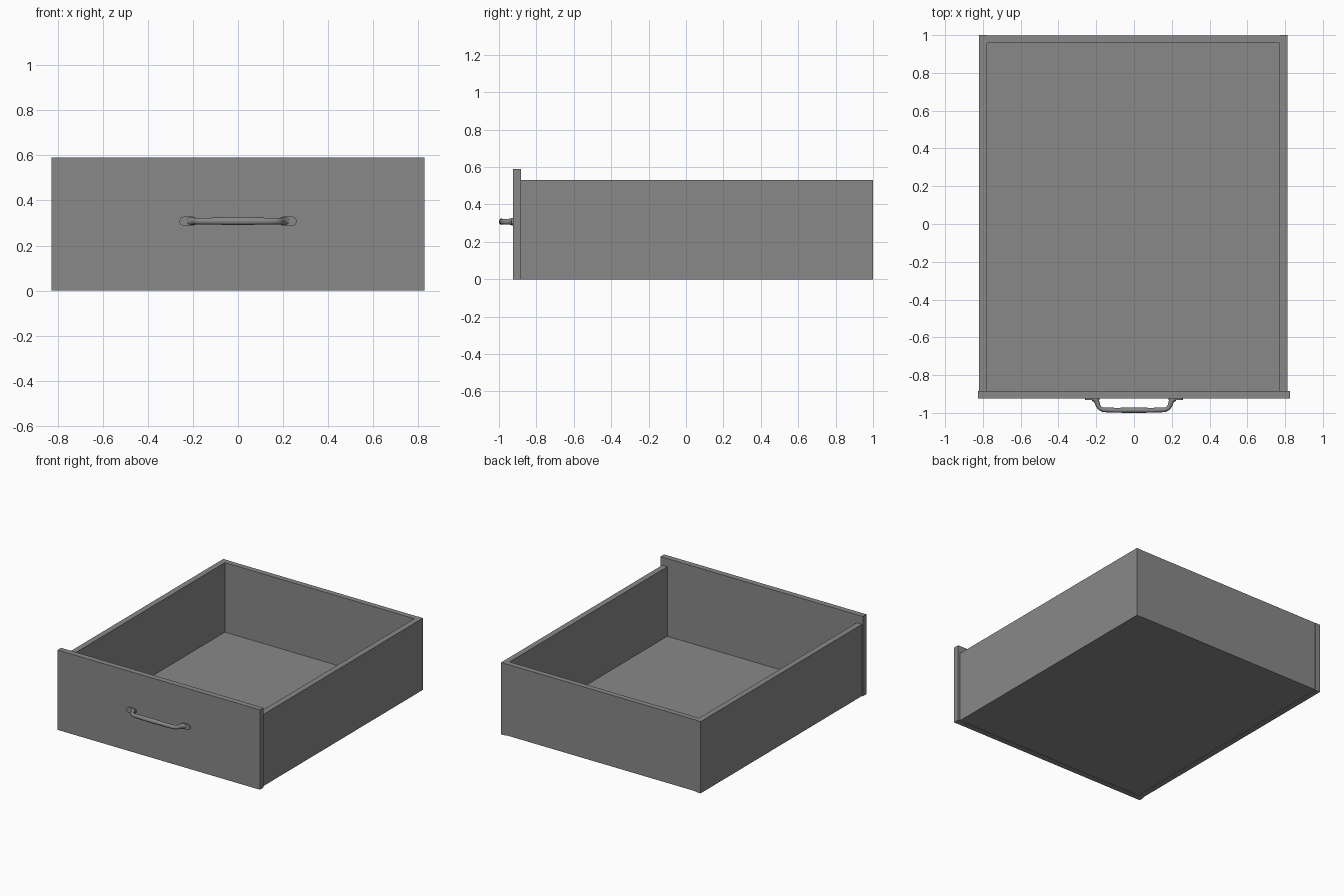
import bpy
import bmesh
import math
from mathutils import Vector

cube = bpy.data.objects.get("Cube")
if cube:
    bpy.data.objects.remove(cube)

grey = bpy.data.materials.new("mid grey")
grey.use_nodes = True
colour = (0.25, 0.25, 0.25, 1)
grey.diffuse_color = colour
grey.node_tree.nodes["Principled BSDF"].inputs["Base Color"].default_value = colour


def finish(name, bm, smooth=False):
    bmesh.ops.recalc_face_normals(bm, faces=bm.faces)
    mesh = bpy.data.meshes.new(name)
    bm.to_mesh(mesh)
    bm.free()
    mesh.materials.append(grey)
    obj = bpy.data.objects.new(name, mesh)
    bpy.context.collection.objects.link(obj)
    if smooth:
        bpy.ops.object.select_all(action='DESELECT')
        obj.select_set(True)
        bpy.context.view_layer.objects.active = obj
        bpy.ops.object.shade_smooth_by_angle(angle=math.radians(40))
    return obj


def board(name, low, high):
    low, high = Vector(low), Vector(high)
    bm = bmesh.new()
    bmesh.ops.create_cube(bm, size=1)
    for v in bm.verts:
        v.co = (low + high) / 2 + v.co * (high - low)
    return finish(name, bm)


# Drawer box
left, right = 0.813, -0.82
thick, height = 0.042, 0.53
front_y, back_y = -0.883, 1.0
board("front_panel", (-0.827, -0.925, 0), (0.827, front_y, 0.59))
board("left_side", (left - thick, front_y, 0), (left, back_y, height))
board("right_side", (right, front_y, 0), (right + thick, back_y, height))
inner = (right + thick, left - thick)
board("back_panel", (inner[0], back_y - thick, 0.003), (inner[1], back_y - 0.002, height))
board("floor", (inner[0], front_y, 0.003), (inner[1], back_y - thick, 0.016))

# Handle bar: round sections swept along a mirrored path (x, y, radius)
handle_z = 0.308
half = [(0.215, -0.922, 0.016), (0.203, -0.931, 0.015), (0.195, -0.945, 0.013),
        (0.190, -0.962, 0.012), (0.180, -0.976, 0.012), (0.163, -0.984, 0.012),
        (0.09, -0.986, 0.013)]
path = half + [(0, -0.986, 0.014)] + [(-x, y, r) for x, y, r in reversed(half)]
points = [Vector((x, y, handle_z)) for x, y, r in path]
bm = bmesh.new()
rings = []
sides = 16
for i, p in enumerate(points):
    ahead = points[min(i + 1, len(points) - 1)]
    behind = points[max(i - 1, 0)]
    tangent = (ahead - behind).normalized()
    across = tangent.cross(Vector((0, 0, 1)))
    r = path[i][2]
    ring = []
    for k in range(sides):
        a = math.tau * k / sides
        ring.append(bm.verts.new(p + across * r * math.cos(a)
                                 + Vector((0, 0, 1.2 * r * math.sin(a)))))
    rings.append(ring)
for a, b in zip(rings, rings[1:]):
    for k in range(sides):
        n = (k + 1) % sides
        bm.faces.new((a[k], a[n], b[n], b[k]))
bm.faces.new(rings[0])
bm.faces.new(rings[-1])
finish("handle_bar", bm, smooth=True)


# Handle feet: flat pads with rounded ends
def foot(name, centre_x):
    bm = bmesh.new()
    radius, reach, steps = 0.02, 0.019, 10
    outline = []
    for end in (0, 1):
        for k in range(steps + 1):
            a = -math.pi / 2 + math.pi * (end + k / steps)
            shift = -reach if end else reach
            outline.append(bm.verts.new((centre_x + shift + radius * math.cos(a), -0.924,
                                         handle_z + radius * math.sin(a))))
    face = bm.faces.new(outline)
    top = bmesh.ops.extrude_face_region(bm, geom=[face])["geom"]
    for v in top:
        if isinstance(v, bmesh.types.BMVert):
            v.co.y -= 0.009
    finish(name, bm, smooth=True)


for name, side in (("left_handle_foot", 1), ("right_handle_foot", -1)):
    foot(name, side * 0.221)
